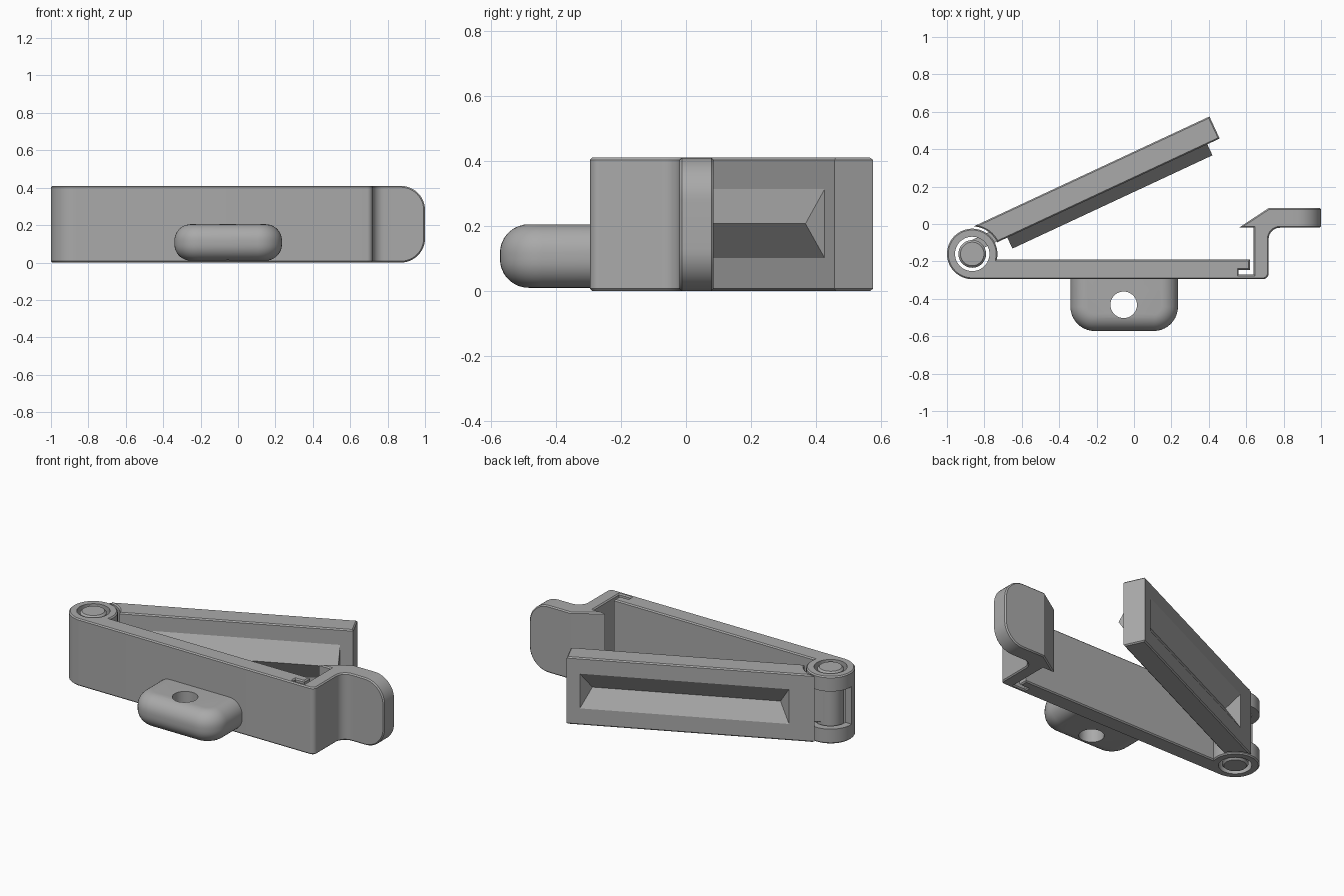
import bpy, bmesh
from math import sin, cos, radians
from mathutils import Matrix, Vector

old = bpy.data.objects.get("Cube")
if old:
    bpy.data.objects.remove(old)

H = 0.41                                  # clip height
HINGE = Vector((-0.865, -0.16, 0))
grey = bpy.data.materials.new("plain grey")
grey.use_nodes = True
grey.diffuse_color = (0.4, 0.4, 0.4, 1)
grey.node_tree.nodes["Principled BSDF"].inputs["Base Color"].default_value = (0.4, 0.4, 0.4, 1)


def arc(cx, cy, r, a0, a1, n=8):
    angles = [radians(a0 + (a1 - a0) * i / n) for i in range(n + 1)]
    return [(cx + r * cos(a), cy + r * sin(a)) for a in angles]


def finish(name, bm):
    bmesh.ops.recalc_face_normals(bm, faces=bm.faces)
    mesh = bpy.data.meshes.new(name)
    bm.to_mesh(mesh)
    bm.free()
    mesh.materials.append(grey)
    ob = bpy.data.objects.new(name, mesh)
    bpy.context.collection.objects.link(ob)
    return ob


def prism(name, outline, z0, z1, chamfer=0):
    """Extrude an xy outline and chamfer both rims."""
    bm = bmesh.new()
    face = bm.faces.new([bm.verts.new((x, y, z0)) for x, y in outline])
    top = bmesh.ops.extrude_face_region(bm, geom=[face])["geom"]
    bmesh.ops.translate(bm, vec=(0, 0, z1 - z0),
                        verts=[v for v in top if isinstance(v, bmesh.types.BMVert)])
    if chamfer:
        rims = [e for e in bm.edges if abs(e.verts[0].co.z - e.verts[1].co.z) < 1e-6]
        bmesh.ops.bevel(bm, geom=rims, offset=chamfer, segments=1, affect='EDGES')
    return finish(name, bm)


def box(name, x0, x1, y0, y1, z0, z1):
    return prism(name, [(x0, y0), (x1, y0), (x1, y1), (x0, y1)], z0, z1)


def wedge(name, x0, x1, y, depth, slope):
    """Long V-shaped bar with its open side at y; slope leans the ends inward."""
    bm = bmesh.new()
    ends = []
    for x, s in ((x0, slope), (x1, -slope)):
        ends.append([bm.verts.new(p) for p in
                     ((x, y, 0.1), (x, y, 0.315), (x + s, y - depth, 0.207))])
    a, b = ends
    bm.faces.new(a)
    bm.faces.new(b)
    for i in range(3):
        j = (i + 1) % 3
        bm.faces.new((a[i], a[j], b[j], b[i]))
    return finish(name, bm)


def cut(ob, cutter):
    mod = ob.modifiers.new("cut", 'BOOLEAN')
    mod.operation = 'DIFFERENCE'
    mod.solver = 'EXACT'
    mod.object = cutter
    bpy.context.view_layer.objects.active = ob
    bpy.ops.object.modifier_apply(modifier=mod.name)
    bpy.data.objects.remove(cutter)


# Base: hinge barrel, lower jaw, end wall and catch in one outline
hx, hy = HINGE.x, HINGE.y
outline = arc(hx, hy, 0.135, -12.8, 270, 48)[:-1] + [(hx, -0.295)]
outline += arc(0.69, -0.265, 0.03, -90, 0, 6)
outline += arc(0.78, -0.08, 0.06, 180, 90)
outline += [(0.85, -0.02), (0.85, 0.085), (0.72, 0.085), (0.56, -0.02), (0.64, -0.02),
            (0.64, -0.27), (0.56, -0.27), (0.56, -0.245), (0.62, -0.245), (0.62, -0.19)]
base = prism("base_jaw", outline, 0, H, 0.007)
cut(base, prism("bore", arc(hx, hy, 0.092, 0, 352.5, 47), -0.1, H + 0.1))
cut(base, box("hinge_window", -1.05, -0.715, -0.17, 0.05, 0.09, 0.32))
groove = wedge("base_groove", -0.655, 0.52, -0.19, 0.065, 0.06)
cut(base, groove)

# Finger tab: rounded plate standing in the xz plane
r = 0.13
tab_outline = [(0.82, 0)] + arc(1 - r, r, r, -90, 0, 12) + arc(1 - r, H - r, r, 0, 90, 12) + [(0.82, H)]
tab = prism("finger_tab", tab_outline, -0.085, 0.02, 0.007)
tab.data.transform(Matrix.Rotation(radians(90), 4, 'X'))

# Key ring lug: rounded outline lofted through inset layers
bm = bmesh.new()
lug_r, edge_r, zlo, zhi = 0.13, 0.088, 0.01, 0.205
x0, x1, yf, yb = -0.34, 0.235, -0.572, -0.28
layers = [(edge_r * (1 - sin(radians(a))), zlo + edge_r * (1 - cos(radians(a))))
          for a in range(0, 91, 10)]
layers += [(d, zlo + zhi - z) for d, z in reversed(layers)]
rings = []
for d, z in layers:
    loop = [(x0 + d, yb)] + arc(x0 + lug_r, yf + lug_r, lug_r - d, 180, 270, 10)
    loop += arc(x1 - lug_r, yf + lug_r, lug_r - d, 270, 360, 10) + [(x1 - d, yb)]
    rings.append([bm.verts.new((x, y, z)) for x, y in loop])
n = len(rings[0])
for lo, hi in zip(rings, rings[1:]):
    for i in range(n - 1):
        bm.faces.new((lo[i], lo[i + 1], hi[i + 1], hi[i]))
bm.faces.new(rings[0])
bm.faces.new(rings[-1])
bm.faces.new([ring[0] for ring in rings] + [ring[-1] for ring in reversed(rings)])
lug = finish("key_ring_lug", bm)
cut(lug, prism("lug_hole", arc(-0.055, -0.432, 0.071, 0, 350, 35), -0.1, 0.3))

# Arm, built along x from the hinge axis and then swung open
arm_outline = [(1.46, 0), (1.46, 0.13)] + arc(0, 0, 0.147, 62.2, 0, 12)
arm = prism("upper_jaw", arm_outline, 0, H, 0.007)
cut(arm, wedge("arm_groove", 0.21, 1.387, 0.131, 0.065, 0.06))
ridge = wedge("jaw_ridge", 0.207, 1.387, 0.001, 0.066, 0)
web = box("hinge_web", 0.03, 0.17, 0.004, 0.068, 0.1, 0.31)
pin = prism("hinge_pin", arc(0, 0, 0.074, 0, 352.5, 47), 0, H, 0.011)
swing = Matrix.Translation(HINGE) @ Matrix.Rotation(radians(25), 4, 'Z')
for ob in (arm, ridge, web, pin):
    ob.data.transform(swing)

# Smooth curved walls, keep hard edges
bpy.ops.object.select_all(action='DESELECT')
for ob in (base, tab, lug, arm, ridge, web, pin):
    ob.select_set(True)
bpy.context.view_layer.objects.active = base
bpy.ops.object.shade_smooth_by_angle(angle=radians(30))
